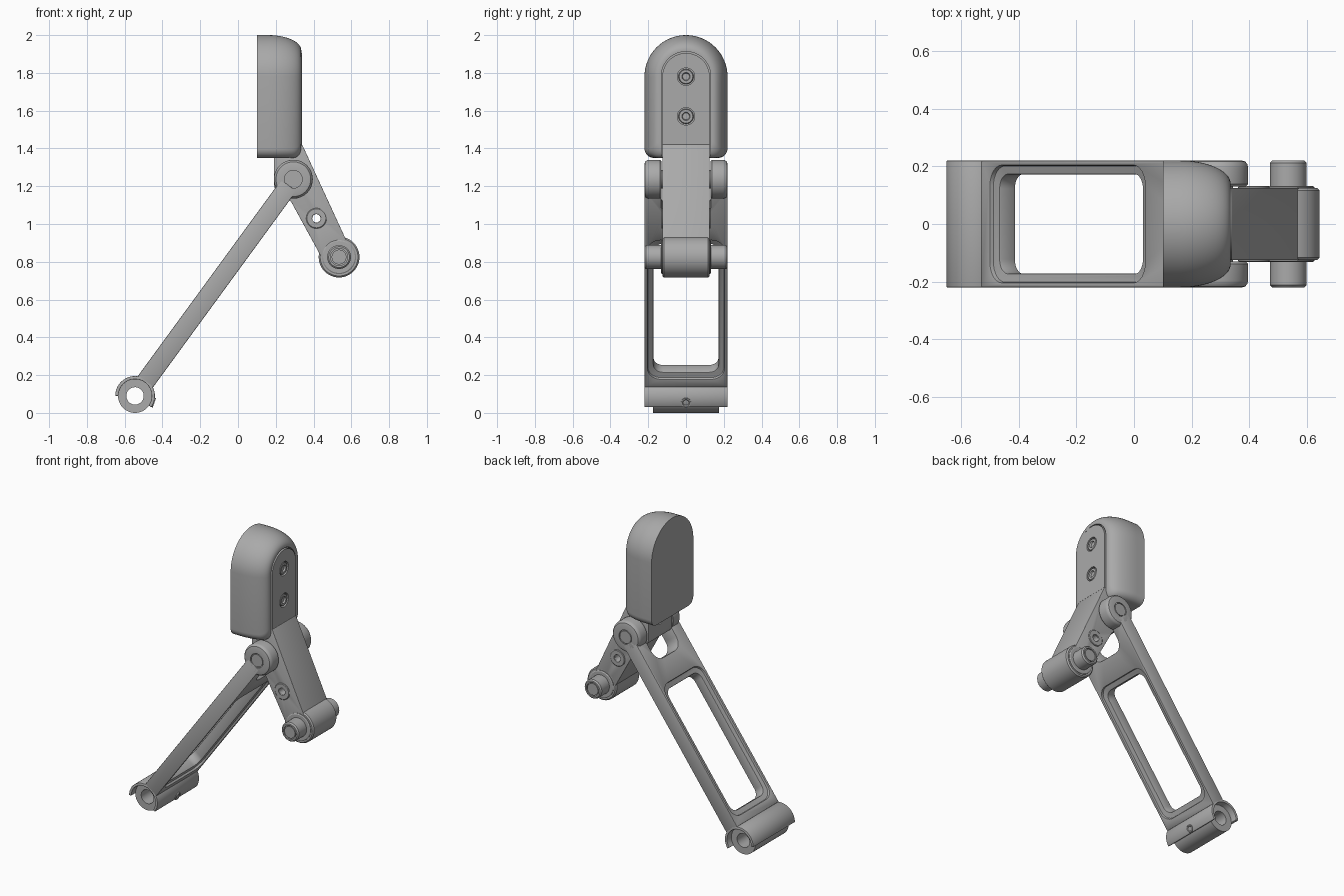
import bpy, bmesh, math
from mathutils import Vector, Matrix

cube = bpy.data.objects.get("Cube")
if cube:
    bpy.data.objects.remove(cube, do_unlink=True)

grey = bpy.data.materials.new("satin_grey")
grey.use_nodes = True
GREY = (0.4, 0.4, 0.4, 1)
grey.diffuse_color = GREY
grey.node_tree.nodes["Principled BSDF"].inputs["Base Color"].default_value = GREY

# Key joints of the mechanism, as x and z
FOOT, HINGE, END, EYE = (-0.545, 0.09), (0.293, 1.237), (0.535, 0.825), (0.415, 1.03)
slope = math.atan2(HINGE[1] - FOOT[1], HINGE[0] - FOOT[0])
SIDE = Matrix(((1, 0, 0, 0), (0, 0, 1, 0), (0, 1, 0, 0), (0, 0, 0, 1)))   # drawn in xz
FACE = Matrix(((0, 0, 1, 0), (1, 0, 0, 0), (0, 1, 0, 0), (0, 0, 0, 1)))   # drawn in yz
LEVER = Matrix.Translation((FOOT[0], 0, FOOT[1])) @ Matrix.Rotation(-slope, 4, 'Y')


def make(name, bm):
    bmesh.ops.recalc_face_normals(bm, faces=bm.faces)
    mesh = bpy.data.meshes.new(name)
    bm.to_mesh(mesh)
    bm.free()
    mesh.materials.append(grey)
    ob = bpy.data.objects.new(name, mesh)
    bpy.context.collection.objects.link(ob)
    return ob


def bake(ob):
    graph = bpy.context.evaluated_depsgraph_get()
    mesh = bpy.data.meshes.new_from_object(ob.evaluated_get(graph))
    ob.modifiers.clear()
    ob.data = mesh


def cut(ob, cutter):
    mod = ob.modifiers.new("cut", 'BOOLEAN')
    mod.operation, mod.solver, mod.object = 'DIFFERENCE', 'EXACT', cutter
    bake(ob)
    bpy.data.objects.remove(cutter, do_unlink=True)


def bevel(ob, width, segments=3):
    mod = ob.modifiers.new("bevel", 'BEVEL')
    mod.width, mod.segments = width, segments
    mod.limit_method, mod.angle_limit = 'ANGLE', math.radians(40)
    bake(ob)


def rounded(corners, steps=8):
    """Outline from (u, v) or (u, v, radius) corners."""
    out = []
    for i, c in enumerate(corners):
        p = Vector(c[:2])
        if len(c) == 2:
            out.append(p)
            continue
        a = (Vector(corners[i - 1][:2]) - p).normalized()
        b = (Vector(corners[(i + 1) % len(corners)][:2]) - p).normalized()
        half = a.angle(b) / 2
        centre = p + (a + b).normalized() * c[2] / math.sin(half)
        start = p + a * c[2] / math.tan(half) - centre
        end = p + b * c[2] / math.tan(half) - centre
        turn = start.angle_signed(end)
        for k in range(steps + 1):
            t = -turn * k / steps
            out.append(centre + Matrix.Rotation(t, 2) @ start)
    return out


def arc(centre, r, a0=0, a1=360, steps=40):
    n = steps if a1 - a0 == 360 else steps + 1
    angles = [math.radians(a0 + (a1 - a0) * k / steps) for k in range(n)]
    return [Vector((centre[0] + r * math.cos(t), centre[1] + r * math.sin(t))) for t in angles]


def arch(w, top, bottom, r):
    base = rounded([(-w, top), (-w, bottom, r), (w, bottom, r), (w, top)])
    return base[1:-1] + arc((0, top), w, 0, 180, 32)


def prism(name, outline, lo, hi, frame):
    bm = bmesh.new()
    rings = [[bm.verts.new(frame @ Vector((p[0], p[1], w))) for p in outline] for w in (lo, hi)]
    n = len(outline)
    for i in range(n):
        j = (i + 1) % n
        bm.faces.new((rings[0][i], rings[0][j], rings[1][j], rings[1][i]))
    bm.faces.new(rings[0])
    bm.faces.new(rings[1])
    return make(name, bm)


def lathe(name, profile, at, axis, closed=False, steps=48):
    """Turn (radius, height) points about a line through the given point."""
    axis = Vector(axis)
    side = axis.orthogonal().normalized()
    at = Vector(at)
    bm = bmesh.new()
    vs = [bm.verts.new(at + side * r + axis * h) for r, h in profile]
    pairs = list(zip(vs, vs[1:])) + ([(vs[-1], vs[0])] if closed else [])
    es = [bm.edges.new(p) for p in pairs]
    bmesh.ops.spin(bm, geom=vs + es, cent=at, axis=axis, angle=math.tau, steps=steps, use_merge=True)
    bmesh.ops.remove_doubles(bm, verts=bm.verts, dist=0.0002)
    return make(name, bm)


def at(joint):
    return (joint[0], 0, joint[1])


# Domed pad: arch sections shrinking toward the rounded +x side
bm = bmesh.new()
rings = []
for k in range(-1, 15):
    t = math.radians(90) * max(k, 0) / 14
    x = 0.10 if k < 0 else 0.16 + 0.175 * math.sin(t)
    inset = 0.08 * (1 - math.cos(t))
    low = 0.045 * (1 - math.sqrt(max(0, 1 - (max(0, x - 0.29) / 0.045) ** 2)))
    rings.append([bm.verts.new((x, p[0], p[1])) for p in arch(0.22 - inset, 1.78, 1.35 + low, 0.05)])
for a, b in zip(rings, rings[1:]):
    for i in range(len(a)):
        j = (i + 1) % len(a)
        bm.faces.new((a[i], a[j], b[j], b[i]))
bm.faces.new(rings[0])
bm.faces.new(rings[-1])
pad = make("pad", bm)
cut(pad, prism("pad_slot", arch(0.131, 1.782, 1.2, 0.01), 0.31, 0.5, FACE))

# Inset mounting plate with two socket screws
plate = prism("mounting_plate", arch(0.125, 1.78, 1.42, 0.001), 0.25, 0.34, FACE)
for z in (1.78, 1.57):
    cut(plate, prism("counterbore", arc((0, z), 0.046), 0.322, 0.5, FACE))
    lathe("plate_screw", [(0, -0.02), (0.04, -0.02), (0.04, -0.006), (0.036, -0.002), (0.022, -0.002),
                          (0.018, -0.012), (0, -0.012)], (0.34, 0, z), (1, 0, 0), steps=24)

# Bent arm running from the pad down to the end joint
arm = prism("arm", rounded([(0.19, 1.42), (0.34, 1.42), (0.575, 0.91), (0.535, 0.80), (0.455, 0.80),
                            (0.28, 1.12, 0.06), (0.19, 1.19, 0.04)]), -0.125, 0.125, SIDE)
cut(arm, prism("eye_hole", arc(EYE, 0.022), -0.3, 0.3, SIDE))
cut(arm, prism("rear_hole", arc((0, 1.29), 0.02), 0.1, 0.22, FACE))
bevel(arm, 0.006)
R = 0.108
lathe("arm_end_barrel", [(0, -0.125), (R - 0.008, -0.125), (R, -0.117), (R, 0.117),
                         (R - 0.008, 0.125), (0, 0.125)], at(END), (0, 1, 0))
lathe("hinge_axle", [(0, -0.2), (0.05, -0.2), (0.05, 0.2), (0, 0.2)], at(HINGE), (0, 1, 0))

# Lever frame: forked top, open window with a stepped rim on both faces
frame = prism("lever_frame", rounded([(0.092, -0.22), (1.38, -0.22), (1.38, -0.13), (1.2, -0.13, 0.07),
                                      (1.2, 0.13, 0.07), (1.38, 0.13), (1.38, 0.22), (0.092, 0.22)]),
              -0.05, 0.05, LEVER)


def window(s0, s1, w, r):
    return rounded([(s0, -w, r), (s1, -w, r), (s1, w, r), (s0, w, r)])


cut(frame, prism("window_cut", window(0.18, 1.02, 0.172, 0.05), -0.2, 0.2, LEVER))
for lo, hi in ((0.034, 0.2), (-0.2, -0.034)):
    cut(frame, prism("rim_cut", window(0.145, 1.055, 0.203, 0.07), lo, hi, LEVER))
bevel(frame, 0.005, 2)

# Foot: curved saddle shell around a shorter bored sleeve
saddle = prism("foot_saddle", arc(FOOT, 0.105, -35, 180) + arc(FOOT, 0.088, -35, 180)[::-1],
               -0.22, 0.22, SIDE)
bevel(saddle, 0.003, 2)
lathe("foot_sleeve", [(0.09, -0.175), (0.09, 0.175), (0.046, 0.175), (0.046, -0.175)],
      at(FOOT), (0, 1, 0), closed=True)
tilt = math.radians(-20)
out = Vector((math.cos(tilt), 0, math.sin(tilt)))
lathe("foot_set_screw", [(0.026, -0.01), (0.026, 0.004), (0.019, 0.004), (0.012, -0.004), (0, -0.004)],
      Vector(at(FOOT)) + out * 0.105, out, steps=24)

# Paired joint hardware on both sides
for s, word in ((-1, "front"), (1, "back")):
    axis = (0, s, 0)
    lathe(word + "_hinge_boss", [(0, 0.13), (0.095, 0.13), (0.103, 0.138), (0.103, 0.195), (0.1, 0.208),
                                 (0.092, 0.217), (0.08, 0.22), (0.047, 0.22), (0.047, 0.212),
                                 (0.041, 0.212), (0.041, 0.219), (0, 0.219)], at(HINGE), axis)
    lathe(word + "_end_washer", [(0, 0.12), (0.09, 0.12), (0.09, 0.128), (0.084, 0.132), (0, 0.132)],
          at(END), axis)
    lathe(word + "_end_pin", [(0, 0.12), (0.063, 0.12), (0.063, 0.212), (0.055, 0.22), (0.045, 0.22),
                              (0.045, 0.21), (0.039, 0.21), (0.039, 0.219), (0, 0.219)], at(END), axis)
    lathe(word + "_eye_bushing", [(0.054, 0.115), (0.054, 0.128), (0.05, 0.131), (0.024, 0.131),
                                  (0.022, 0.115)], at(EYE), axis, closed=True)

# Smooth curved surfaces, keep hard edges
bpy.ops.object.select_all(action='DESELECT')
for ob in bpy.context.collection.objects:
    if ob.type == 'MESH':
        ob.select_set(True)
        bpy.context.view_layer.objects.active = ob
bpy.ops.object.shade_smooth_by_angle(angle=math.radians(32))
